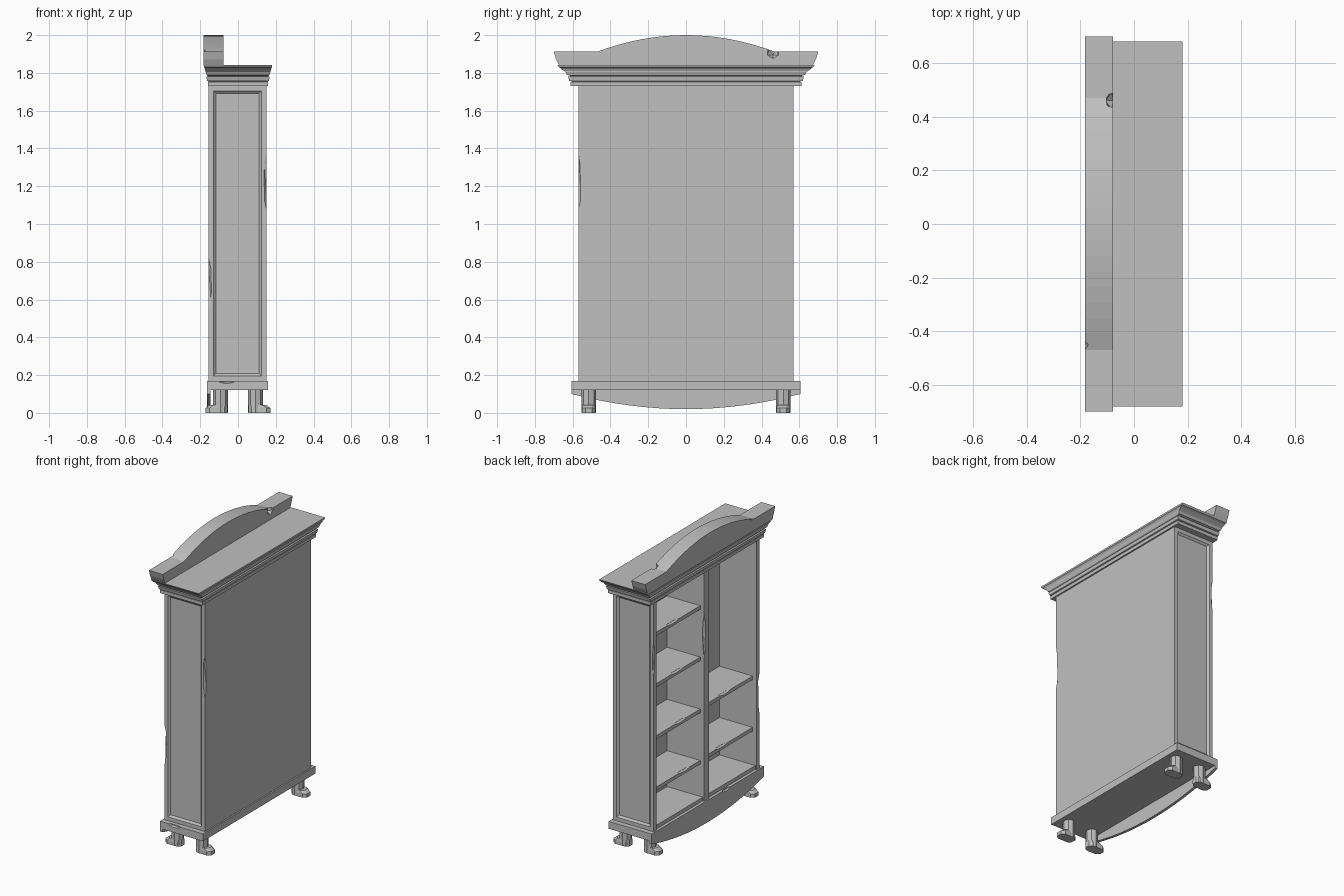
import bpy, bmesh
from mathutils import Vector

if "Cube" in bpy.data.objects:
    bpy.data.objects.remove(bpy.data.objects["Cube"], do_unlink=True)

GREY = (0.53, 0.53, 0.53, 1)
mat = bpy.data.materials.new("plain grey")
mat.use_nodes = True
mat.diffuse_color = GREY
mat.node_tree.nodes["Principled BSDF"].inputs["Base Color"].default_value = GREY


def finish(name, bm):
    bmesh.ops.recalc_face_normals(bm, faces=bm.faces)
    mesh = bpy.data.meshes.new(name)
    bm.to_mesh(mesh)
    bm.free()
    mesh.materials.append(mat)
    obj = bpy.data.objects.new(name, mesh)
    bpy.context.collection.objects.link(obj)
    return obj


def box_mesh(x, y, z):
    bm = bmesh.new()
    bmesh.ops.create_cube(bm, size=1)
    for v in bm.verts:
        v.co = [r[0] + (c + 0.5) * (r[1] - r[0]) for c, r in zip(v.co, (x, y, z))]
    return bm


def box(name, x, y, z):
    return finish(name, box_mesh(x, y, z))


def loft(bm, rings):
    """Skin a stack of equal-length point rings and cap the ends."""
    rows = [[bm.verts.new(p) for p in ring] for ring in rings]
    for a, b in zip(rows, rows[1:]):
        for i in range(len(a)):
            j = (i + 1) % len(a)
            bm.faces.new((a[i], a[j], b[j], b[i]))
    bm.faces.new(rows[0])
    bm.faces.new(rows[-1])


def board(name, profile, x0, x1):
    """Extrude a y-z outline along x."""
    bm = bmesh.new()
    loft(bm, [[(x, y, z) for y, z in profile] for x in (x0, x1)])
    return finish(name, bm)


def chip(obj, centre, radii):
    """Knock a worn facet out of an edge."""
    bm = bmesh.new()
    bmesh.ops.create_icosphere(bm, subdivisions=1, radius=1)
    for v in bm.verts:
        v.co = Vector(c + r * p for c, r, p in zip(centre, radii, v.co))
    cutter = finish("chip_cutter", bm)
    cutter.hide_render = True
    mod = obj.modifiers.new("chip", "BOOLEAN")
    mod.operation = "DIFFERENCE"
    mod.solver = "EXACT"
    mod.object = cutter
    bpy.context.view_layer.objects.active = obj
    bpy.ops.object.modifier_apply(modifier=mod.name)
    bpy.data.objects.remove(cutter, do_unlink=True)


FRONT, BACK = -0.155, 0.15
LOW, HIGH = 0.17, 1.73

# Side walls with a sunken, bevelled panel on the outside
sides = {}
for label, s in (("right", -1), ("left", 1)):
    bm = box_mesh((FRONT, BACK), sorted((s * 0.54, s * 0.57)), (LOW, HIGH))
    bmesh.ops.recalc_face_normals(bm, faces=bm.faces)
    outer = [f for f in bm.faces if f.normal.y * s > 0.9]
    bmesh.ops.inset_region(bm, faces=outer, thickness=0.036)
    bmesh.ops.inset_region(bm, faces=outer, thickness=0.018, depth=-0.012)
    sides[s] = finish("side_wall_" + label, bm)

# Back, floor and divider
box("back_panel", (0.125, BACK), (-0.54, 0.54), (LOW, HIGH))
box("floor_board", (FRONT + 0.01, 0.125), (-0.54, 0.54), (LOW, 0.195))
divider = box("divider", (FRONT, 0.125), (-0.025, 0.025), (LOW, HIGH))

# Shelves: four in the left bay, two in the right bay
for s, heights in ((1, (0.44, 0.79, 1.145, 1.495)), (-1, (0.45, 0.80))):
    for n, z in enumerate(heights):
        shelf = box("shelf_%s_%d" % ("left" if s > 0 else "right", n + 1),
                    (-0.125, 0.125), sorted((s * 0.025, s * 0.54)), (z - 0.025, z))
        chip(shelf, (-0.13, s * (0.2 + 0.04 * n), z + 0.008), (0.025, 0.09, 0.02))

# Plinth and curved apron
plinth = box("plinth", (-0.165, 0.16), (-0.605, 0.605), (0.12, LOW))
arc = [(0.605 * t / 8, 0.02 + 0.08 * (t / 8) ** 2) for t in range(-8, 9)]
board("apron", [(-0.605, 0.121)] + arc + [(0.605, 0.121)], -0.164, -0.145)

# Feet: eight-sided posts with toes pointing outwards
for sx in (-1, 1):
    for sy in (-1, 1):
        bm = bmesh.new()
        post = bmesh.ops.create_cone(bm, cap_ends=True, segments=8, radius1=0.039,
                                     radius2=0.039, depth=0.12)["verts"]
        for v in post:
            v.co += Vector((sx * 0.0925, sy * 0.515, 0.061))
        plan = [(0.055, 0.016), (0.072, 0.034), (0.15, 0.036), (0.173, 0.018)]
        plan += [(x, -y) for x, y in reversed(plan)]
        rings = [[(sx * x, sy * 0.515 + y, z) for x, y in plan] for z in (0, 0.025)]
        rings.append([(sx * (0.055 + (x - 0.055) * 0.8), sy * 0.515 + y * 0.9, 0.042)
                      for x, y in plan])
        loft(bm, rings)
        finish("foot_%s_%s" % ("back" if sx > 0 else "front",
                               "left" if sy > 0 else "right"), bm)

# Stepped cornice
steps = [(1.73, 0.16, 0.612), (1.752, 0.16, 0.612), (1.755, 0.154, 0.60),
         (1.758, 0.164, 0.618), (1.78, 0.167, 0.624), (1.783, 0.158, 0.61),
         (1.79, 0.167, 0.63), (1.805, 0.172, 0.638), (1.81, 0.172, 0.645),
         (1.822, 0.178, 0.664), (1.825, 0.174, 0.66), (1.83, 0.18, 0.674),
         (1.842, 0.18, 0.68)]
bm = bmesh.new()
loft(bm, [[(-hx, -hy, z), (hx, -hy, z), (hx, hy, z), (-hx, hy, z)]
          for z, hx, hy in steps])
finish("cornice", bm)

# Arched crest with flared ends
arch = [(0.47 * t / 8, 2 - 0.088 * (t / 8) ** 2) for t in range(-8, 9)]
end = [(0.70, 1.912), (0.688, 1.872), (0.672, 1.84)]
crest = board("crest", arch + end + [(-y, z) for y, z in reversed(end)], -0.182, -0.078)

# Worn edges
chip(crest, (-0.075, 0.46, 1.91), (0.035, 0.035, 0.035))
chip(crest, (-0.182, -0.45, 1.915), (0.012, 0.015, 0.012))
chip(sides[-1], (0.16, -0.578, 1.22), (0.028, 0.026, 0.22))
chip(sides[-1], (-0.163, -0.578, 0.68), (0.028, 0.026, 0.2))
chip(sides[1], (-0.163, 0.578, 1.35), (0.022, 0.022, 0.16))
chip(divider, (-0.163, 0.03, 1.3), (0.025, 0.022, 0.2))
chip(plinth, (-0.06, -0.61, 0.172), (0.06, 0.02, 0.02))
chip(plinth, (-0.168, -0.2, 0.172), (0.02, 0.05, 0.018))
